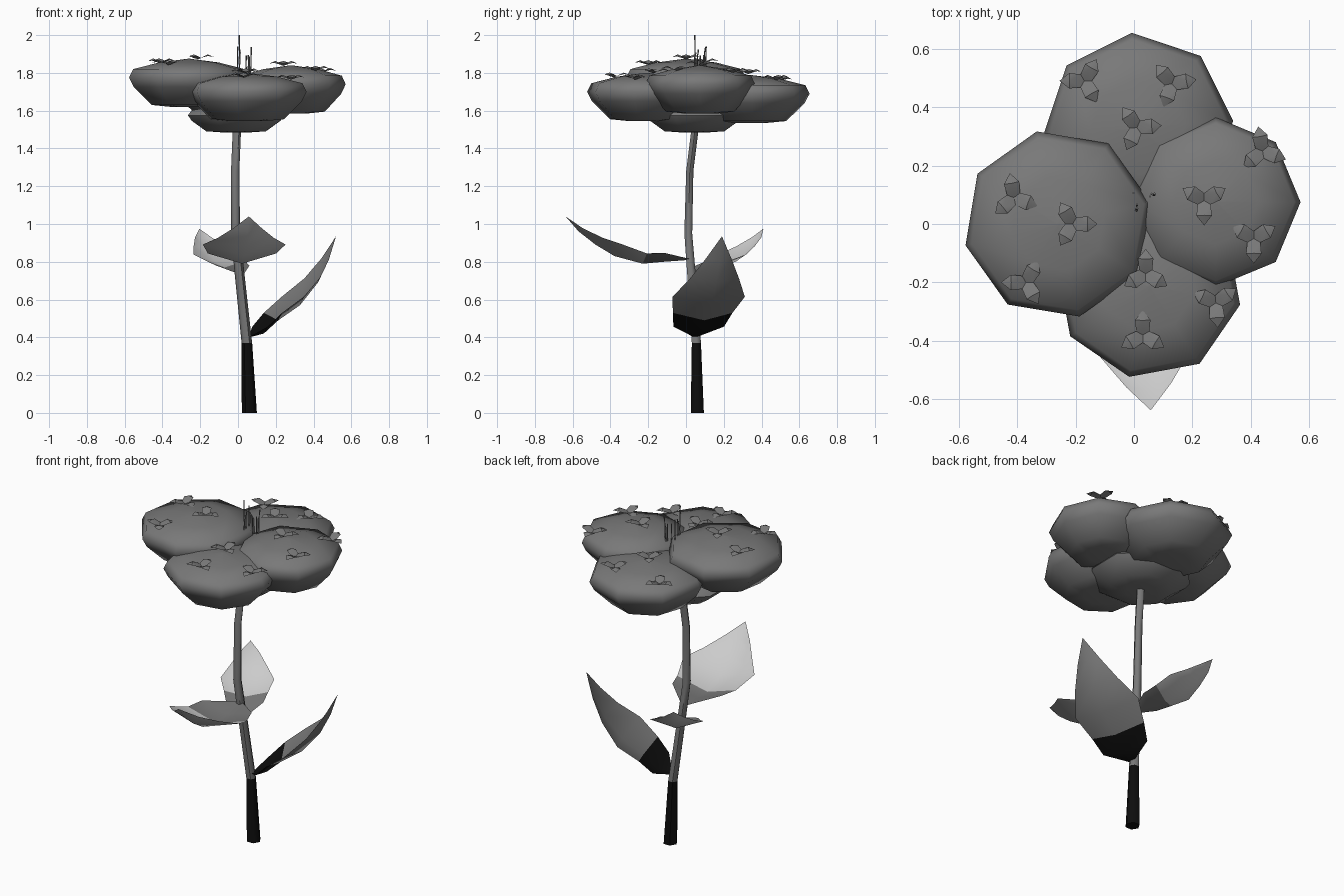
import bpy, bmesh, math, random
from mathutils import Vector

if "Cube" in bpy.data.objects:
    bpy.data.objects.remove(bpy.data.objects["Cube"], do_unlink=True)
random.seed(4)


def material(name, value):
    m = bpy.data.materials.new(name)
    m.use_nodes = True
    colour = (value, value, value, 1)
    m.diffuse_color = colour
    m.node_tree.nodes["Principled BSDF"].inputs["Base Color"].default_value = colour
    return m


black = material("black", 0.004)
grey = material("mid grey", 0.19)
light = material("light grey", 0.6)


def finish(name, bm, mats, angle):
    mesh = bpy.data.meshes.new(name)
    bm.to_mesh(mesh)
    bm.free()
    for m in mats:
        mesh.materials.append(m)
    ob = bpy.data.objects.new(name, mesh)
    bpy.context.collection.objects.link(ob)
    bpy.ops.object.select_all(action='DESELECT')
    ob.select_set(True)
    bpy.context.view_layer.objects.active = ob
    bpy.ops.object.shade_smooth_by_angle(angle=math.radians(angle))
    return ob


def loft(name, rings, sides, mat, phase=0):
    """Closed solid through level rings given as (x, y, z, radius), from the bottom up."""
    bm = bmesh.new()
    loops = []
    for x, y, z, r in rings:
        angles = [phase + math.tau * i / sides for i in range(sides)]
        loops.append([bm.verts.new((x + r * math.cos(a), y + r * math.sin(a), z)) for a in angles])
    for low, high in zip(loops, loops[1:]):
        for i in range(sides):
            j = (i + 1) % sides
            bm.faces.new((low[i], low[j], high[j], high[i]))
    bm.faces.new(loops[0][::-1])
    bm.faces.new(loops[-1])
    return finish(name, bm, [mat], 60)


# Stem, with a black foot
joint = (0.047, 0.055, 0.37, 0.028)
loft("stem_base", [(0.06, 0.06, 0, 0.04), joint], 6, black)
loft("stem", [joint, (0.01, 0.03, 0.72, 0.026), (-0.013, 0.012, 0.95, 0.024),
              (-0.015, 0.02, 1.28, 0.022), (-0.005, 0.05, 1.52, 0.022)], 6, grey)

# Flower heads: (radius share, height from the rim)
PROFILE = [(0.3, -0.155), (0.62, -0.145), (0.92, -0.05), (1, 0), (0.93, 0.045), (0.5, 0.08), (0.02, 0.1)]


def head(name, x, y, z, r, phase, depth=1):
    rings = [(x, y, z + h * depth, r * s) for s, h in PROFILE]
    loft(name, rings, 8, grey, math.radians(phase))


def floret(name, x, y, z, turn):
    """Three pointed lobes on one thin sheet, arched at the shoulders."""
    bm = bmesh.new()
    centre = bm.verts.new((x, y, z))

    def point(angle, r, lift):
        a = math.radians(turn + angle)
        return bm.verts.new((x + r * math.cos(a), y + r * math.sin(a), z + lift))

    notches = [point(120 * k - 60, 0.026, 0.008) for k in range(3)]
    for k in range(3):
        right = point(120 * k - 27, 0.058, 0.018)
        tip = point(120 * k, 0.085, 0.012)
        left = point(120 * k + 27, 0.058, 0.018)
        middle = point(120 * k, 0.05, 0.026)
        before, after = notches[k], notches[(k + 1) % 3]
        for face in ((centre, before, middle), (before, right, middle), (right, tip, middle),
                     (tip, left, middle), (left, after, middle), (after, centre, middle)):
            bm.faces.new(face)
    finish(name, bm, [grey], 30)


HEADS = {
    "right": (-0.26, 0, 1.775, 0.325, 13, [(-0.41, 0.09, 100), (-0.21, 0, 0), (-0.37, -0.2, 60)]),
    "left": (0.28, 0.075, 1.74, 0.29, 0, [(0.44, 0.25, 100), (0.24, 0.08, 30), (0.41, -0.05, 30)]),
    "front": (0.05, -0.21, 1.7, 0.32, -12, [(0.04, -0.17, 90), (0.28, -0.27, 35), (0.03, -0.38, 90)]),
    "back": (0.015, 0.33, 1.69, 0.325, 4, [(-0.17, 0.49, 60), (0.13, 0.48, 10), (0.01, 0.33, 5)]),
}
for side, (x, y, z, r, phase, florets) in HEADS.items():
    head(side + "_flower_head", x, y, z, r, phase)
    for n, (fx, fy, turn) in enumerate(florets):
        share = math.hypot(fx - x, fy - y) / r
        floret(f"{side}_floret_{n + 1}", fx, fy, z + 0.105 - 0.055 * share, turn)
head("lower_flower_head", -0.01, 0.045, 1.575, 0.275, 22, 0.58)

# Stamens
for n in range(9):
    x, y = random.uniform(-0.01, 0.07), random.uniform(0.04, 0.11)
    top = 2.0 if n == 0 else random.uniform(1.88, 1.95)
    lean = random.uniform(-0.01, 0.01)
    loft(f"stamen_{n + 1}", [(x, y, 1.72, 0.003), (x + lean, y, top - 0.03, 0.003),
                             (x + lean, y + lean, top, 0.004)], 4, grey)

# Leaves: half widths shared, spine given as (distance, height)
WIDTHS = [0.015, 0.14, 0.165, 0.2, 0.135, 0.07, 0]


def leaf(name, base, heading, spine, size, mats, split):
    bm = bmesh.new()
    a = math.radians(heading)
    along, across = Vector((math.cos(a), math.sin(a), 0)), Vector((-math.sin(a), math.cos(a), 0))
    rows = []
    for i, (d, z) in enumerate(spine):
        d0, z0 = spine[max(i - 1, 0)]
        d1, z1 = spine[min(i + 1, len(spine) - 1)]
        normal = (along * (z0 - z1) + Vector((0, 0, d1 - d0))).normalized()
        middle = Vector(base) + along * d + Vector((0, 0, z))
        w = WIDTHS[i] * size
        if w == 0:
            rows.append([bm.verts.new(middle)] * 3)
        else:
            rows.append([bm.verts.new(middle + across * w * s + normal * w * 0.3 * abs(s))
                         for s in (-1, 0, 1)])
    for i, (low, high) in enumerate(zip(rows, rows[1:])):
        for j in range(2):
            corners = dict.fromkeys((low[j], high[j], high[j + 1], low[j + 1]))
            face = bm.faces.new(list(corners))
            face.normal_flip()
            face.material_index = 0 if i < split else 1
    finish(name, bm, mats, 40)


leaf("left_leaf", (0.06, 0.05, 0), 17,
     [(0, 0.4), (0.08, 0.42), (0.16, 0.49), (0.28, 0.57), (0.38, 0.69), (0.44, 0.81), (0.48, 0.935)],
     1, [black, grey], 2)
leaf("front_leaf", (0, 0.02, 0), -85,
     [(0, 0.81), (0.14, 0.8), (0.25, 0.79), (0.4, 0.83), (0.5, 0.89), (0.59, 0.96), (0.66, 1.04)],
     1.1, [grey, light], 2)
leaf("back_leaf", (0.02, 0.02, 0), 120,
     [(0, 0.73), (0.1, 0.75), (0.18, 0.77), (0.28, 0.8), (0.36, 0.86), (0.42, 0.92), (0.45, 0.975)],
     0.72, [grey, light], 2)
